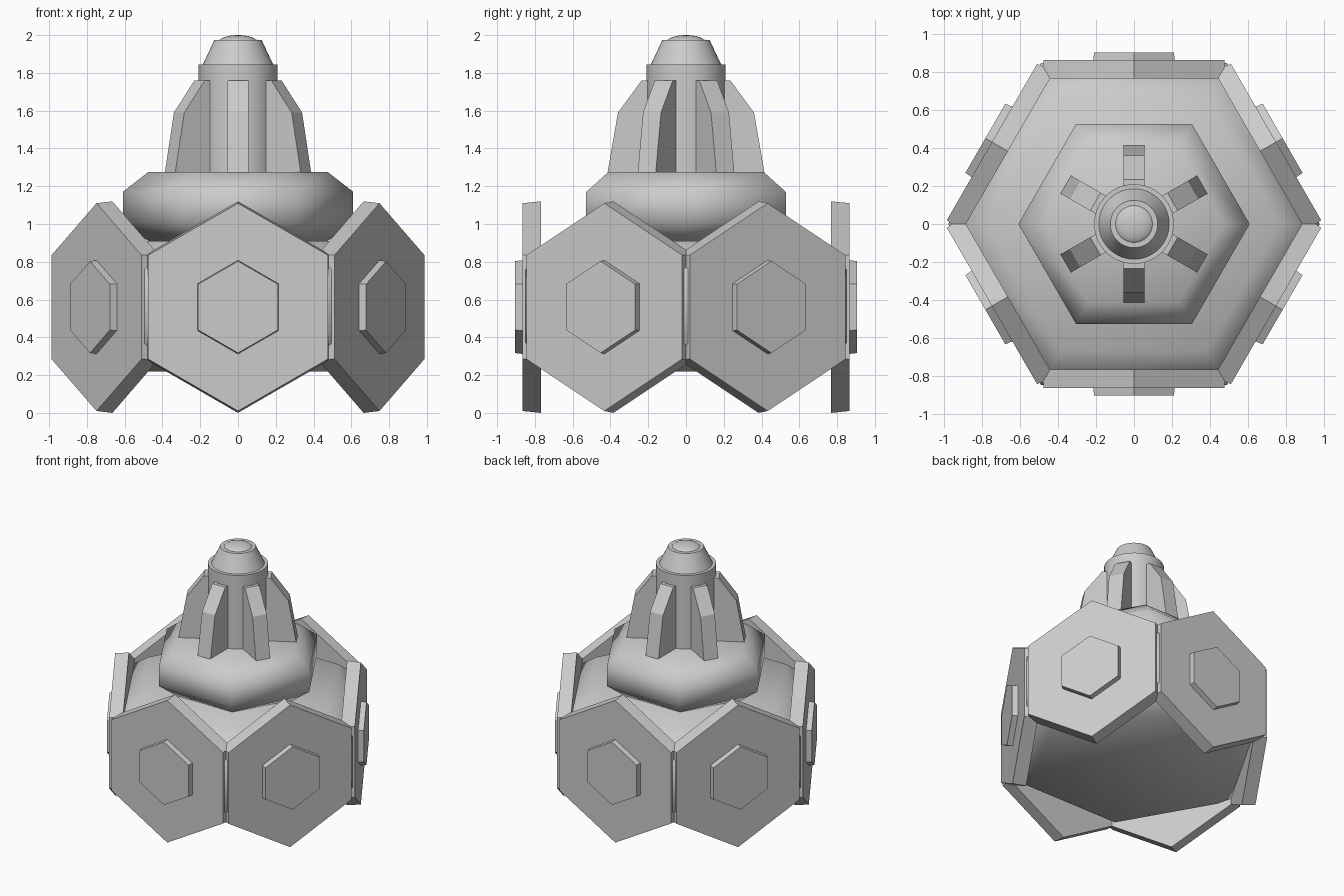
import bpy
from math import cos, sin, pi, radians
from mathutils import Matrix, Vector

if "Cube" in bpy.data.objects:
    bpy.data.objects.remove(bpy.data.objects["Cube"])


def make(name, verts, faces, smooth=None):
    me = bpy.data.meshes.new(name)
    me.from_pydata(verts, [], faces)
    ob = bpy.data.objects.new(name, me)
    bpy.context.collection.objects.link(ob)
    if smooth:
        bpy.ops.object.select_all(action='DESELECT')
        ob.select_set(True)
        bpy.context.view_layer.objects.active = ob
        bpy.ops.object.shade_smooth_by_angle(angle=radians(smooth))
    return ob


def lathe(name, profile, n, smooth=None):
    """Stack of n-sided rings from (radius, z) pairs, capped at both ends."""
    verts = [(r * cos(2 * pi * i / n), r * sin(2 * pi * i / n), z)
             for r, z in profile for i in range(n)]
    faces = [(k * n + i, k * n + (i + 1) % n, (k + 1) * n + (i + 1) % n, (k + 1) * n + i)
             for k in range(len(profile) - 1) for i in range(n)]
    faces.append(tuple(reversed(range(n))))
    faces.append(tuple(range(len(verts) - n, len(verts))))
    return make(name, verts, faces, smooth)


# Chamfered hexagonal core and collar
lathe("core", [(0.77, 0.22), (0.98, 0.37), (0.98, 0.76), (0.77, 0.91)], 6, 65)
lathe("collar", [(0.475, 0.91), (0.61, 1.01), (0.61, 1.17), (0.475, 1.275)], 6, 65)

# Six side plates, each with a raised hexagonal boss
for i in range(6):
    a = radians(-90 + 60 * i)
    out = Vector((cos(a), sin(a), 0))
    up = Vector((0, 0, 1))
    m = Matrix((up, out.cross(up), out)).transposed().to_4x4()
    m.translation = (0, 0, 0.56)
    plate = lathe(f"side_plate_{i}", [(0.56, 0.768), (0.55, 0.865)], 6)
    boss = lathe(f"plate_boss_{i}", [(0.25, 0.85), (0.243, 0.905)], 6)
    plate.matrix_world = m
    boss.matrix_world = m

# Central column, nose cone and domed tip
lathe("column", [(0.21, 1.25), (0.21, 1.845)], 48, 30)
lathe("nose_cone", [(0.188, 1.84), (0.125, 1.975)], 48, 30)
R = 0.23
dome = [(0.105 * cos(t), 1.96 + 0.04 * sin(t))
        for t in (pi / 2 * k / 8 for k in range(8))]
lathe("tip_dome", dome + [(0.002, 2.0)], 48, 40)

# Six tapered fins around the column
outline = [(0.1, 1.25), (0.415, 1.25), (0.415, 1.275), (0.36, 1.59), (0.235, 1.76), (0.1, 1.76)]
n = len(outline)
for i in range(6):
    verts = [(r, y, z) for y in (-0.055, 0.055) for r, z in outline]
    faces = [tuple(range(n)), tuple(reversed(range(n, 2 * n)))]
    faces += [(k, k + n, (k + 1) % n + n, (k + 1) % n) for k in range(n)]
    fin = make(f"fin_{i}", verts, faces)
    fin.rotation_euler.z = radians(30 + 60 * i)
